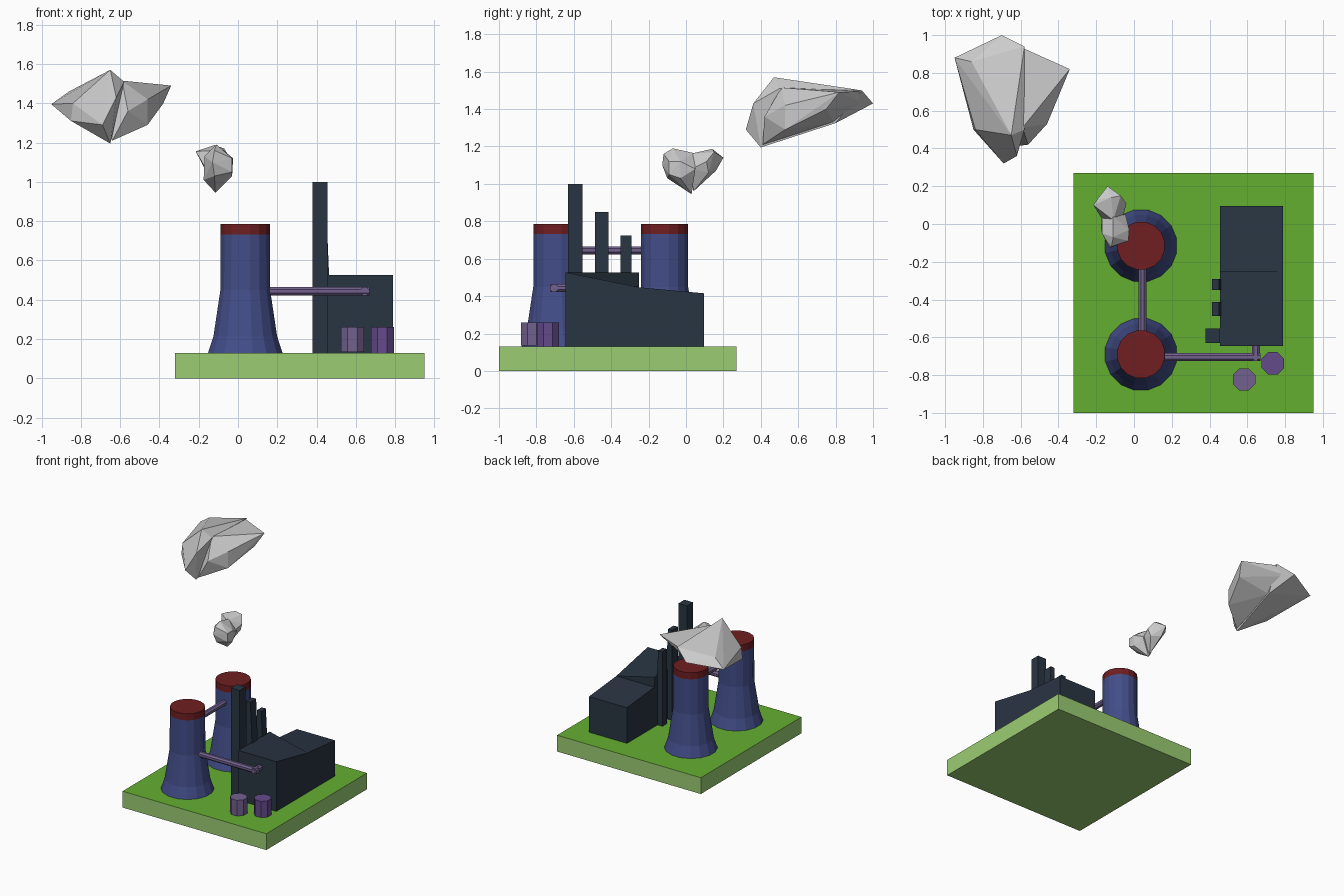
import bpy, bmesh, math
from mathutils import Vector

if "Cube" in bpy.data.objects:
    bpy.data.objects.remove(bpy.data.objects["Cube"])


def material(name, rgb):
    m = bpy.data.materials.new(name)
    m.diffuse_color = (*rgb, 1)
    m.use_nodes = True
    m.node_tree.nodes["Principled BSDF"].inputs["Base Color"].default_value = m.diffuse_color
    return m


GRASS = material("grass", (0.13, 0.43, 0.03))
EDGE = material("grass_edge", (0.33, 0.61, 0.17))
BLUE = material("tower_blue", (0.055, 0.075, 0.25))
RED = material("cap_red", (0.16, 0.013, 0.015))
SLATE = material("slate", (0.022, 0.035, 0.055))
PIPE = material("pipe_purple", (0.17, 0.12, 0.27))
TANK = material("tank_purple", (0.13, 0.07, 0.26))
CLOUD = material("steam_grey", (0.6, 0.6, 0.6))


def finish(name, bm, *mats):
    bmesh.ops.recalc_face_normals(bm, faces=bm.faces)
    mesh = bpy.data.meshes.new(name)
    bm.to_mesh(mesh)
    bm.free()
    ob = bpy.data.objects.new(name, mesh)
    bpy.context.collection.objects.link(ob)
    for m in mats:
        mesh.materials.append(m)
    return ob


def loft(name, rings, *mats):
    """Closed skin through rings that all have the same number of points."""
    bm = bmesh.new()
    loops = [[bm.verts.new(p) for p in ring] for ring in rings]
    for a, b in zip(loops, loops[1:]):
        n = len(a)
        for i in range(n):
            j = (i + 1) % n
            bm.faces.new((a[i], a[j], b[j], b[i]))
    bm.faces.new(loops[0][::-1])
    bm.faces.new(loops[-1])
    return finish(name, bm, *mats)


def rect(x0, x1, y0, y1, z):
    return [(x0, y0, z), (x1, y0, z), (x1, y1, z), (x0, y1, z)]


def lathe(name, x, y, profile, sides, mat):
    step = 2 * math.pi / sides
    rings = [[(x + r * math.cos((i + 0.5) * step), y + r * math.sin((i + 0.5) * step), z)
              for i in range(sides)] for r, z in profile]
    return loft(name, rings, mat)


def pipe(name, a, b, r=0.023, sides=8):
    a, b = Vector(a), Vector(b)
    q = (b - a).to_track_quat('Z', 'Y')
    ring = [q @ Vector((r * math.cos(t), r * math.sin(t), 0))
            for t in [(i + 0.5) * 2 * math.pi / sides for i in range(sides)]]
    return loft(name, [[p + c for p in ring] for c in (a, b)], PIPE)


def hull(name, points):
    bm = bmesh.new()
    for p in points:
        bm.verts.new(p)
    res = bmesh.ops.convex_hull(bm, input=bm.verts)
    loose = [v for v in bm.verts if not v.link_faces]
    bmesh.ops.delete(bm, geom=loose, context='VERTS')
    return finish(name, bm, CLOUD)


def puff(name, lobe_a, lobe_b):
    """Two faceted lobes fused into one puff."""
    a, b = hull(name, lobe_a), hull(name + "_lobe", lobe_b)
    mod = a.modifiers.new("union", 'BOOLEAN')
    mod.operation, mod.object, mod.solver = 'UNION', b, 'EXACT'
    bpy.context.view_layer.objects.active = a
    bpy.ops.object.modifier_apply(modifier=mod.name)
    bpy.data.objects.remove(b)


# Ground slab with a deeper green top
slab = loft("ground_slab", [rect(-0.32, 0.95, -1, 0.27, z) for z in (0, 0.13)], EDGE, GRASS)
for f in slab.data.polygons:
    if f.normal.z > 0.9:
        f.material_index = 1

# Cooling towers with red caps
for label, y in (("front", -0.69), ("back", -0.115)):
    lathe(label + "_cooling_tower", 0.037, y,
          [(0.193, 0.13), (0.165, 0.215), (0.129, 0.45), (0.128, 0.732)], 16, BLUE)
    lathe(label + "_tower_cap", 0.037, y, [(0.128, 0.732), (0.128, 0.785)], 16, RED)

# Pipes between the towers and to the hall
pipe("tower_link_pipe", (0.045, -0.6, 0.645), (0.045, -0.2, 0.645))
pipe("feed_pipe", (0.12, -0.705, 0.443), (0.67, -0.705, 0.443))
pipe("feed_pipe_elbow", (0.645, -0.725, 0.443), (0.645, -0.63, 0.443))

# Hall: front bay with a roof corner dropping down, lower rear bay
X0, X1, MID = 0.455, 0.79, -0.25
loft("hall_front", [rect(X0, X1, -0.645, MID, 0.13),
                    [(X0, -0.645, 0.527), (X1, -0.645, 0.527),
                     (X1, MID, 0.447), (X0, MID, 0.527)]], SLATE)
loft("hall_rear", [rect(X0, X1, MID, 0.095, 0.13),
                   [(X0, MID, 0.447), (X1, MID, 0.447),
                    (X1, 0.095, 0.415), (X0, 0.095, 0.415)]], SLATE)

# Chimneys, the smaller two with a sloped inner side
loft("main_chimney", [rect(0.378, 0.455, -0.63, -0.553, z) for z in (0.13, 1.0)], SLATE)
for i, (y, w, top) in enumerate([(-0.45, 0.036, 0.85), (-0.32, 0.029, 0.725)]):
    loft(f"small_chimney_{i + 1}", [rect(0.413, 0.48, y - w, y + w, 0.13),
                                    rect(0.413, 0.45, y - w, y + w, top)], SLATE)

# Storage tanks
lathe("grey_tank", 0.583, -0.823, [(0.064, 0.135), (0.064, 0.26)], 8, PIPE)
lathe("purple_tank", 0.735, -0.738, [(0.064, 0.13), (0.064, 0.26)], 8, TANK)

# Steam puffs
puff("large_steam_puff",
     [(-.95, .88, 1.395), (-.86, .86, 1.46), (-.70, 1.0, 1.43), (-.58, .94, 1.50),
      (-.65, .47, 1.57), (-.69, .32, 1.29), (-.65, .40, 1.195), (-.85, .50, 1.31),
      (-.84, .50, 1.40), (-.62, .36, 1.43), (-.58, .50, 1.51), (-.62, .80, 1.325)],
     [(-.34, .82, 1.49), (-.38, .75, 1.40), (-.46, .53, 1.29), (-.46, .53, 1.42),
      (-.585, .93, 1.495), (-.59, .51, 1.515), (-.64, .41, 1.21), (-.63, .79, 1.33),
      (-.70, .70, 1.36), (-.68, .95, 1.43), (-.56, .42, 1.36)])
puff("small_steam_puff",
     [(-.13, -.127, 1.10), (-.03, -.09, 1.12), (-.03, -.09, 1.05), (-.12, -.12, 1.16),
      (-.11, -.07, 1.19), (-.025, -.03, 1.12), (-.03, -.03, 1.03), (-.17, -.05, 1.13),
      (-.175, -.02, 1.01), (-.12, -.10, 1.03), (-.115, .03, .945), (-.11, .04, 1.165),
      (-.17, .04, 1.08), (-.045, .05, 1.08)],
     [(-.14, .20, 1.14), (-.07, .15, 1.17), (-.04, .11, 1.12), (-.215, .10, 1.155),
      (-.195, .13, 1.16), (-.12, .14, 1.187), (-.13, .16, 1.07), (-.115, .04, .96),
      (-.11, .02, 1.16), (-.165, .02, 1.07), (-.06, .03, 1.08), (-.06, .12, 1.06)])
